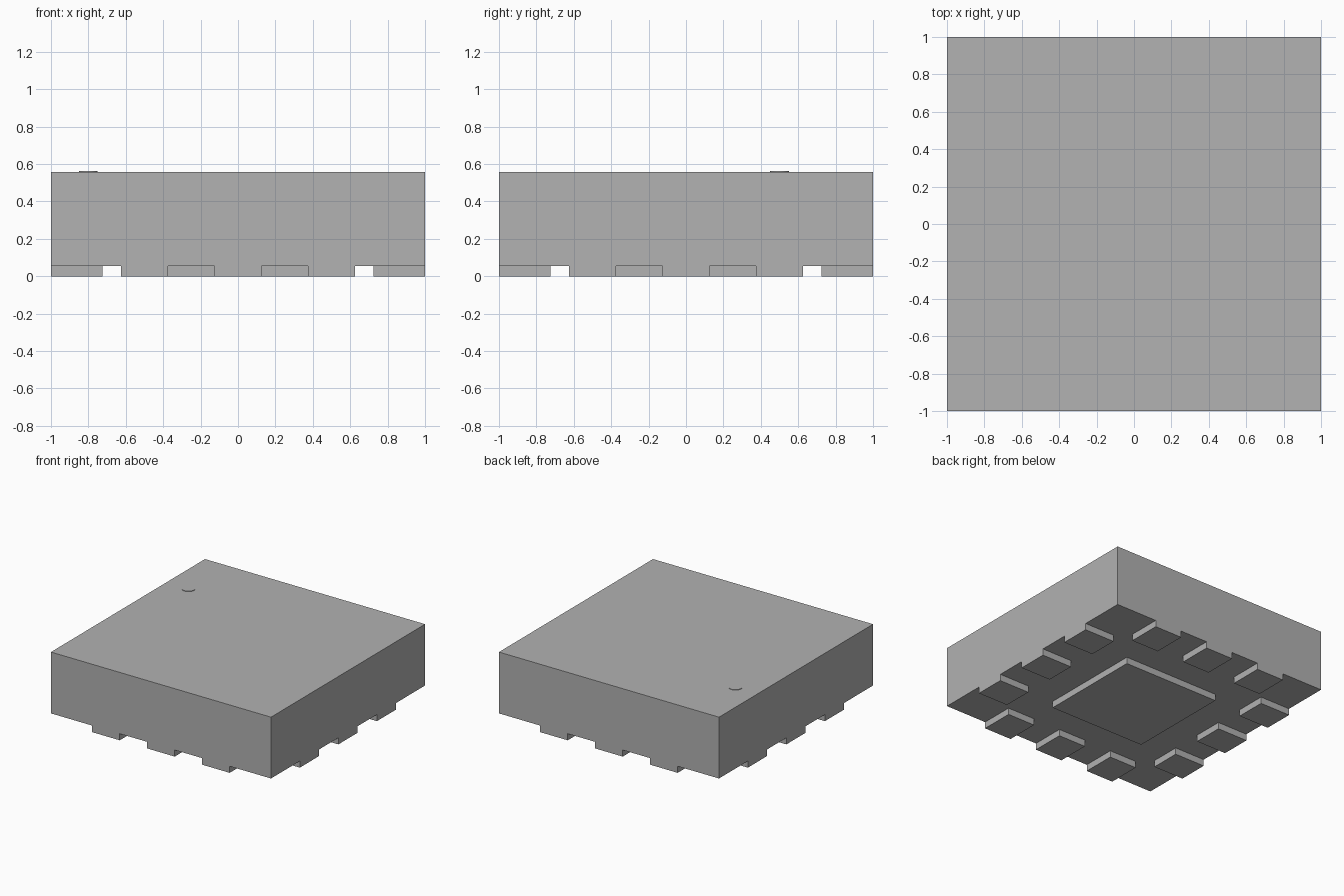
import bpy

default_cube = bpy.data.objects.get("Cube")
if default_cube:
    bpy.data.objects.remove(default_cube, do_unlink=True)

TOP = 0.558      # top of the body
PAD = 0.054      # height of the contact pads

grey = bpy.data.materials.new("plain grey")
grey.use_nodes = True
colour = (0.445, 0.445, 0.445, 1)
grey.diffuse_color = colour
grey.node_tree.nodes["Principled BSDF"].inputs["Base Color"].default_value = colour


def finish(name):
    obj = bpy.context.object
    obj.name = name
    obj.data.materials.append(grey)
    return obj


def box(name, x, y, width, depth, bottom, top):
    bpy.ops.mesh.primitive_cube_add(size=1, location=(x, y, (bottom + top) / 2))
    bpy.context.object.scale = (width, depth, top - bottom)
    bpy.ops.object.transform_apply(location=False, rotation=False, scale=True)
    return finish(name)


# Body and central pad
box("body", 0, 0, 2, 2, PAD, TOP)
box("centre_pad", 0, 0, 0.87, 0.87, 0, PAD)

# Three contact pads along each edge, flush with the walls
LENGTH, WIDTH = 0.275, 0.25
inset = 1 - LENGTH / 2
for number, along in enumerate((-0.5, 0, 0.5), 1):
    for side, sign in (("front", -1), ("back", 1)):
        box(f"{side}_pad_{number}", along, sign * inset, WIDTH, LENGTH, 0, PAD)
    for side, sign in (("right", -1), ("left", 1)):
        box(f"{side}_pad_{number}", sign * inset, along, LENGTH, WIDTH, 0, PAD)

# Thin round orientation mark on the top
bpy.ops.mesh.primitive_cylinder_add(vertices=32, radius=0.05, depth=0.004,
                                    location=(-0.8, 0.5, TOP + 0.002))
finish("orientation_mark")
bpy.ops.object.shade_smooth_by_angle()
